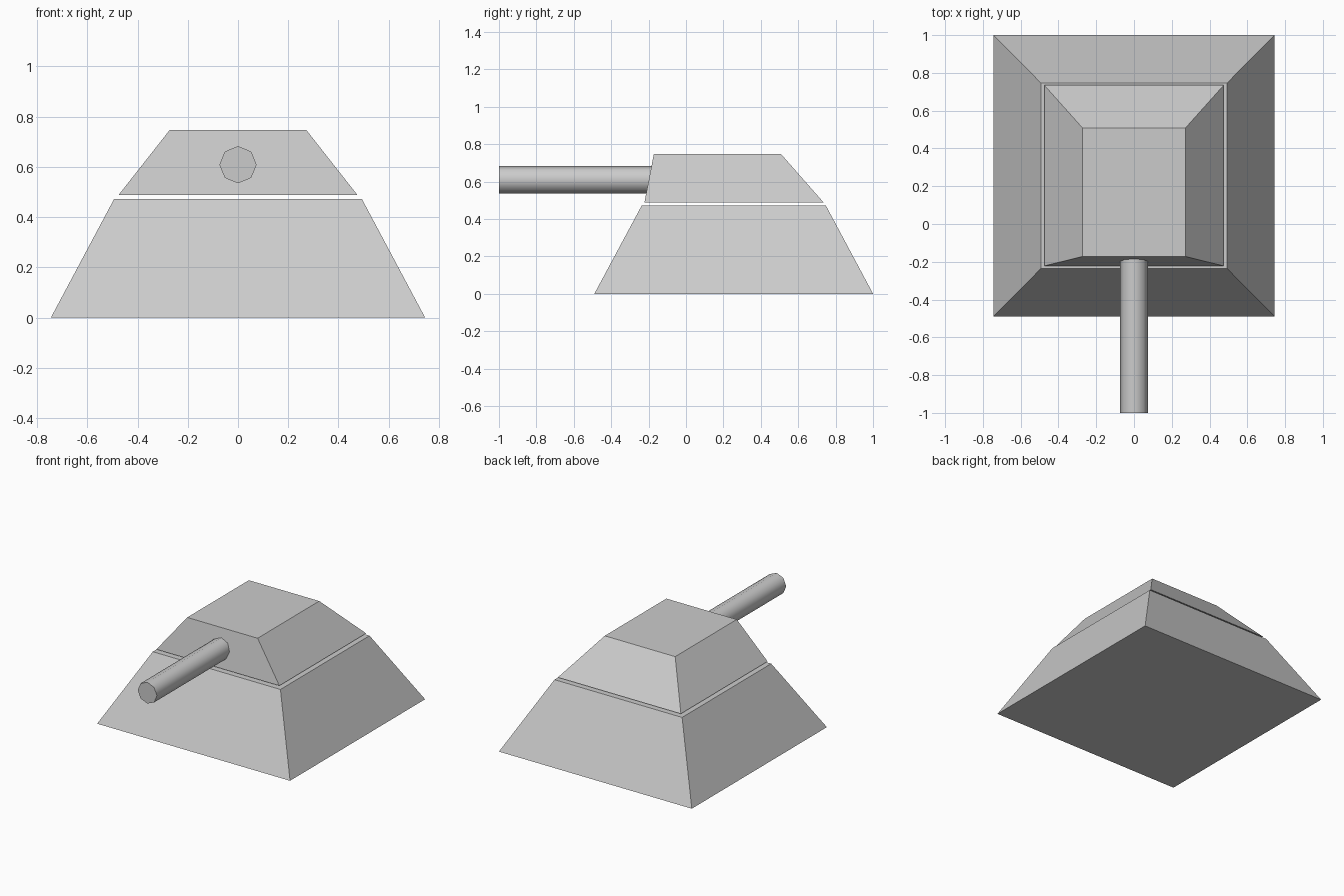
import bpy, bmesh, math

if "Cube" in bpy.data.objects:
    bpy.data.objects.remove(bpy.data.objects["Cube"])


def frustum(name, bottom, top):
    """Solid between two rectangles, each given as (half_x, y_min, y_max, z)."""
    bm = bmesh.new()
    rings = []
    for hx, y0, y1, z in (bottom, top):
        rings.append([bm.verts.new(p) for p in
                      ((-hx, y0, z), (hx, y0, z), (hx, y1, z), (-hx, y1, z))])
    low, high = rings
    bm.faces.new(low[::-1])
    bm.faces.new(high)
    for i in range(4):
        j = (i + 1) % 4
        bm.faces.new((low[i], low[j], high[j], high[i]))
    mesh = bpy.data.meshes.new(name)
    bm.to_mesh(mesh)
    bm.free()
    obj = bpy.data.objects.new(name, mesh)
    bpy.context.collection.objects.link(obj)
    return obj


# Sloped base
frustum("base", (0.745, -0.49, 1.0, 0.0), (0.493, -0.236, 0.747, 0.473))

# Turret floating just above the base, with a steeper front face
frustum("turret", (0.475, -0.222, 0.735, 0.489), (0.272, -0.172, 0.508, 0.747))

# Eight-sided barrel, its rear end sunk into the turret front
y_front, y_rear = -1.0, -0.17
bpy.ops.mesh.primitive_cylinder_add(
    vertices=8, radius=0.074, depth=y_rear - y_front,
    location=(0, (y_front + y_rear) / 2, 0.609), rotation=(math.pi / 2, 0, 0))
barrel = bpy.context.object
barrel.name = "barrel"
bpy.ops.object.shade_smooth_by_angle(angle=math.radians(60))
